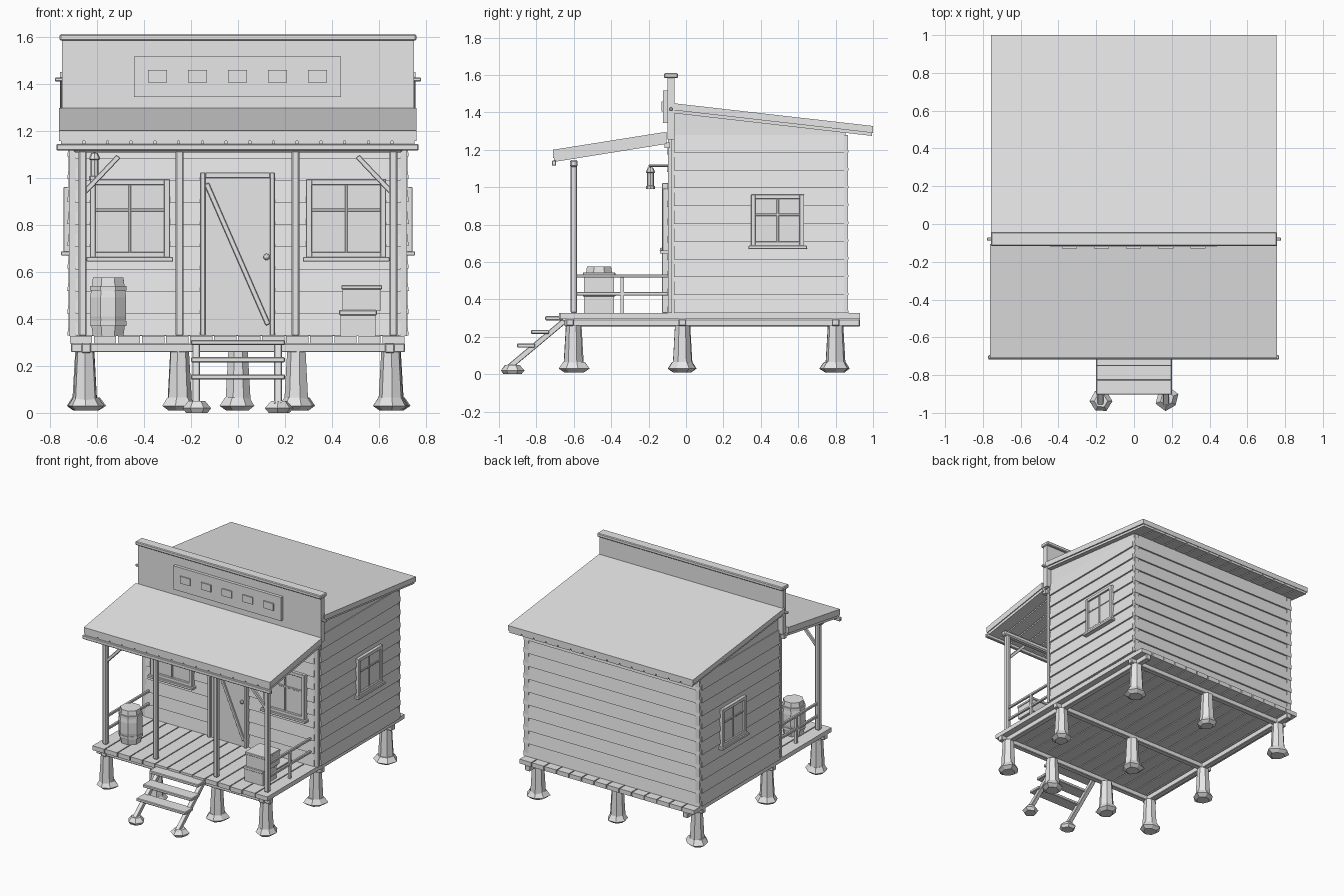
import bpy, bmesh, math, random
from mathutils import Vector

random.seed(4)
grey = bpy.data.materials.new("pale_grey")
grey.diffuse_color = (0.8, 0.8, 0.8, 1)


def finish(name, bm, bevel=0):
    bmesh.ops.recalc_face_normals(bm, faces=bm.faces)
    me = bpy.data.meshes.new(name)
    bm.to_mesh(me)
    bm.free()
    me.materials.append(grey)
    ob = bpy.data.objects.new(name, me)
    bpy.context.collection.objects.link(ob)
    if bevel:
        m = ob.modifiers.new("bevel", 'BEVEL')
        m.width, m.segments = bevel, 1
    return ob


def add_prism(bm, pts, vec):
    a = [bm.verts.new(p) for p in pts]
    b = [bm.verts.new(Vector(p) + Vector(vec)) for p in pts]
    n = len(a)
    bm.faces.new(a)
    bm.faces.new(b[::-1])
    for i in range(n):
        bm.faces.new((a[i], a[(i + 1) % n], b[(i + 1) % n], b[i]))


def add_box(bm, x0, x1, y0, y1, z0, z1):
    add_prism(bm, [(x0, y0, z0), (x1, y0, z0), (x1, y1, z0), (x0, y1, z0)], (0, 0, z1 - z0))


def box(name, *b, bevel=0):
    bm = bmesh.new()
    add_box(bm, *b)
    return finish(name, bm, bevel)


def yz_slab(name, pts, x0, x1, bevel=0):
    bm = bmesh.new()
    add_prism(bm, [(x0, y, z) for y, z in pts], (x1 - x0, 0, 0))
    return finish(name, bm, bevel)


def bar(name, p, q, w, h, side=(1, 0, 0), bevel=0.003):
    # rectangular bar between two points
    p, q, s = Vector(p), Vector(q), Vector(side)
    u = (q - p).cross(s).normalized() * h / 2
    s = s * w / 2
    bm = bmesh.new()
    add_prism(bm, [p - s - u, p + s - u, p + s + u, p - s + u], q - p)
    return finish(name, bm, bevel)


def lathe(name, x, y, rings, n=8, jitter=0, turn=0):
    bm = bmesh.new()
    loops = []
    wob = [1 + random.uniform(-jitter, jitter) for _ in range(n)]
    for r, z in rings:
        loops.append([bm.verts.new((x + r * k * math.cos(turn + math.tau * i / n),
                                    y + r * k * math.sin(turn + math.tau * i / n), z))
                      for i, k in enumerate(wob)])
    bm.faces.new(loops[0][::-1])
    bm.faces.new(loops[-1])
    for a, b in zip(loops, loops[1:]):
        for i in range(n):
            bm.faces.new((a[i], a[(i + 1) % n], b[(i + 1) % n], b[i]))
    return finish(name, bm)


# foundation stumps on rough stones
feet = [(x, -0.6) for x in (-0.65, -0.25, 0.25, 0.65)]
feet += [(x, y) for y in (-0.02, 0.8) for x in (-0.65, 0, 0.65)]
for x, y in feet:
    t = random.random()
    lathe("foundation_post", x, y, [(0.054, 0.03), (0.041, 0.26)], 7, 0.04, t)
    lathe("foundation_stone", x, y, [(0.05, 0.01), (0.078, 0.03), (0.055, 0.065)], 7, 0.15, t)

# floor frame and planks
for s in (-1, 1):
    box("side_beam", s * 0.645 - 0.02, s * 0.645 + 0.02, -0.65, 0.93, 0.255, 0.295, bevel=0.004)
for y in (-0.62, -0.02, 0.8):
    box("cross_beam", -0.71, 0.71, y - 0.02, y + 0.02, 0.258, 0.295, bevel=0.004)
bm = bmesh.new()
for i in range(14):
    x = -0.715 + i * 0.1022
    add_box(bm, x, x + 0.095, -0.68 + random.uniform(0, 0.01), 0.93, 0.294, 0.326)
finish("floor_planks", bm)

# house walls
yz_slab("wall_core", [(-0.085, 0.326), (0.852, 0.326), (0.852, 1.3), (-0.085, 1.405)], -0.709, 0.709)


def siding(name, base, out, along, top):
    # overlapping boards, thick at the lower edge
    base, out, along = Vector(base), Vector(out), Vector(along)
    bm = bmesh.new()
    step = (top - 0.328) / 10
    for i in range(10):
        z = Vector((0, 0, 0.328 + i * step))
        h = Vector((0, 0, step))
        add_prism(bm, [base + z, base + z + out * 0.018, base + z + h + out * 0.006, base + z + h], along)
    finish(name, bm)


for s in (-1, 1):
    siding("side_siding", (s * 0.708, -0.064, 0), (s, 0, 0), (0, 0.91, 0), 1.28)
    for y in (-0.083, 0.858):
        box("corner_post", s * 0.7 - 0.018, s * 0.7 + 0.018, y - 0.012, y + 0.008, 0.326, 1.28)
siding("back_siding", (-0.72, 0.851, 0), (0, 1, 0), (1.44, 0, 0), 1.28)
siding("front_siding", (-0.69, -0.084, 0), (0, -1, 0), (1.38, 0, 0), 1.27)

# main roof with plank underside
yz_slab("main_roof", [(-0.07, 1.412), (1.0, 1.29), (1.0, 1.327), (-0.07, 1.449)], -0.756, 0.754)
bm = bmesh.new()
for i in range(15):
    x = -0.748 + i * 0.1
    add_prism(bm, [(x, y, z) for y, z in ((-0.07, 1.396), (0.995, 1.274), (0.995, 1.293), (-0.07, 1.414))],
              (0.092, 0, 0))
finish("main_roof_planks", bm)

# false front
box("false_front", -0.748, 0.748, -0.1, -0.062, 1.255, 1.585)
box("false_front_cap", -0.758, 0.758, -0.117, -0.043, 1.583, 1.61, bevel=0.005)
for s in (-1, 1):
    bar("false_front_peg", (s * 0.74, -0.08, 1.417), (s * 0.778, -0.08, 1.417), 0.016, 0.016, (0, 1, 0))
box("sign_board", -0.442, 0.438, -0.122, -0.098, 1.342, 1.516)
for i in range(5):
    x = -0.342 + i * 0.17
    box("sign_plate", x - 0.04, x + 0.04, -0.13, -0.121, 1.405, 1.457)

# porch roof
yz_slab("porch_roof", [(-0.71, 1.155), (-0.105, 1.252), (-0.105, 1.296), (-0.71, 1.2)], -0.762, 0.758)
bm = bmesh.new()
for i in range(15):
    x = -0.752 + i * 0.1008
    add_prism(bm, [(x, y, z) for y, z in ((-0.705, 1.135), (-0.105, 1.231), (-0.105, 1.254), (-0.705, 1.157))],
              (0.092, 0, 0))
finish("porch_roof_planks", bm)
box("porch_fascia", -0.772, 0.768, -0.717, -0.694, 1.115, 1.143, bevel=0.004)
box("porch_ledger", -0.74, 0.74, -0.116, -0.085, 1.21, 1.24)
box("porch_beam", -0.7, 0.7, -0.621, -0.579, 1.108, 1.145, bevel=0.008)

# porch posts and braces
for x in (-0.66, -0.248, 0.245, 0.66):
    box("porch_post", x - 0.017, x + 0.017, -0.617, -0.583, 0.326, 1.115, bevel=0.006)
for s in (-1, 1):
    bar("porch_brace", (s * 0.655, -0.6, 0.935), (s * 0.508, -0.6, 1.09), 0.02, 0.022, (0, 1, 0))

# side railings
for s in (-1, 1):
    for z in (0.525, 0.43):
        bar("rail", (s * 0.66, -0.59, z), (s * 0.66, -0.09, z), 0.018, 0.018)
    box("rail_post", s * 0.66 - 0.009, s * 0.66 + 0.009, -0.349, -0.331, 0.326, 0.518)


def window(name, cx, half, z0, z1, place):
    # parts in wall coordinates: along the wall, outward, up
    def part(n, a0, a1, o, z0, z1):
        bm = bmesh.new()
        add_box(bm, *place(a0, a1, o), z0, z1)
        finish(name + n, bm, 0.002 if n != "_pane" else 0)
    a, b = cx - half, cx + half
    part("_pane", a, b, 0.008, z0, z1)
    part("_frame", a, a + 0.024, 0.026, z0, z1)
    part("_frame", b - 0.024, b, 0.026, z0, z1)
    part("_frame", a + 0.022, b - 0.022, 0.025, z0, z0 + 0.024)
    part("_frame", a + 0.022, b - 0.022, 0.025, z1 - 0.024, z1)
    part("_mullion", cx - 0.006, cx + 0.006, 0.016, z0, z1)
    zm = z0 + (z1 - z0) * 0.61
    part("_mullion", a, b, 0.015, zm - 0.006, zm + 0.006)
    part("_sill", a - 0.014, b + 0.014, 0.04, z0 - 0.016, z0 + 0.002)


for s in (-1, 1):
    window("front_window", s * 0.46, 0.17, 0.66, 0.992, lambda a, b, o: (a, b, -0.1 - o, -0.085))
    window("side_window", 0.49, 0.142, 0.685, 0.96,
           lambda a, b, o: (min(s * 0.71, s * (0.722 + o * 0.75)), max(s * 0.71, s * (0.722 + o * 0.75)), a, b))

# door
box("door", -0.14, 0.136, -0.112, -0.085, 0.328, 1.0)
for x in (-0.15, 0.146):
    box("door_frame", x - 0.011, x + 0.011, -0.128, -0.085, 0.328, 1.022, bevel=0.003)
box("door_frame_top", -0.14, 0.136, -0.127, -0.085, 0.998, 1.022, bevel=0.003)
bar("door_brace", (-0.134, -0.116, 0.975), (0.128, -0.116, 0.375), 0.014, 0.022, (0, 1, 0))
bm = bmesh.new()
bmesh.ops.create_icosphere(bm, subdivisions=2, radius=0.014)
bmesh.ops.translate(bm, verts=bm.verts, vec=(0.122, -0.127, 0.663))
finish("door_knob", bm)

# lantern on a wall arm
bar("lantern_arm", (-0.61, -0.09, 1.115), (-0.61, -0.2, 1.115), 0.012, 0.012)
bar("lantern_hook", (-0.61, -0.19, 1.115), (-0.61, -0.19, 1.09), 0.007, 0.007)
lathe("lantern", -0.61, -0.19, [(0.024, 0.99), (0.024, 1.005), (0.018, 1.008), (0.018, 1.075),
                                (0.025, 1.08), (0.014, 1.105)], 8)

# barrel with hoops
lathe("barrel", -0.552, -0.465, [(0.07, 0.326), (0.083, 0.41), (0.083, 0.49), (0.07, 0.575)], 8, 0, 0.39)
for z in (0.38, 0.53):
    lathe("barrel_hoop", -0.552, -0.465, [(0.084, z - 0.01), (0.084, z + 0.01)], 8, 0, 0.39)

# stacked crates with lids
for x0, x1, z0, z1 in ((0.43, 0.59, 0.326, 0.415), (0.44, 0.612, 0.436, 0.525)):
    box("crate", x0 + 0.005, x1 - 0.005, -0.545, -0.385, z0, z1)
    box("crate_lid", x0, x1, -0.552, -0.378, z1, z1 + 0.018 if z1 > 0.5 else 0.437, bevel=0.003)

# front steps
for x in (-0.178, 0.17):
    bar("stair_stringer", (x, -0.65, 0.285), (x, -0.955, 0.03), 0.032, 0.03)
for i in range(3):
    y, z = -0.705 - i * 0.075, 0.298 - i * 0.073
    box("stair_tread", -0.2, 0.2, y - 0.048, y + 0.048, z - 0.01, z + 0.012, bevel=0.004)
lathe("stair_stone", -0.175, -0.938, [(0.045, 0.0), (0.06, 0.02), (0.035, 0.05)], 6, 0.06)
lathe("stair_stone", 0.175, -0.925, [(0.045, 0.0), (0.062, 0.02), (0.035, 0.05)], 6, 0.1, 0.4)
